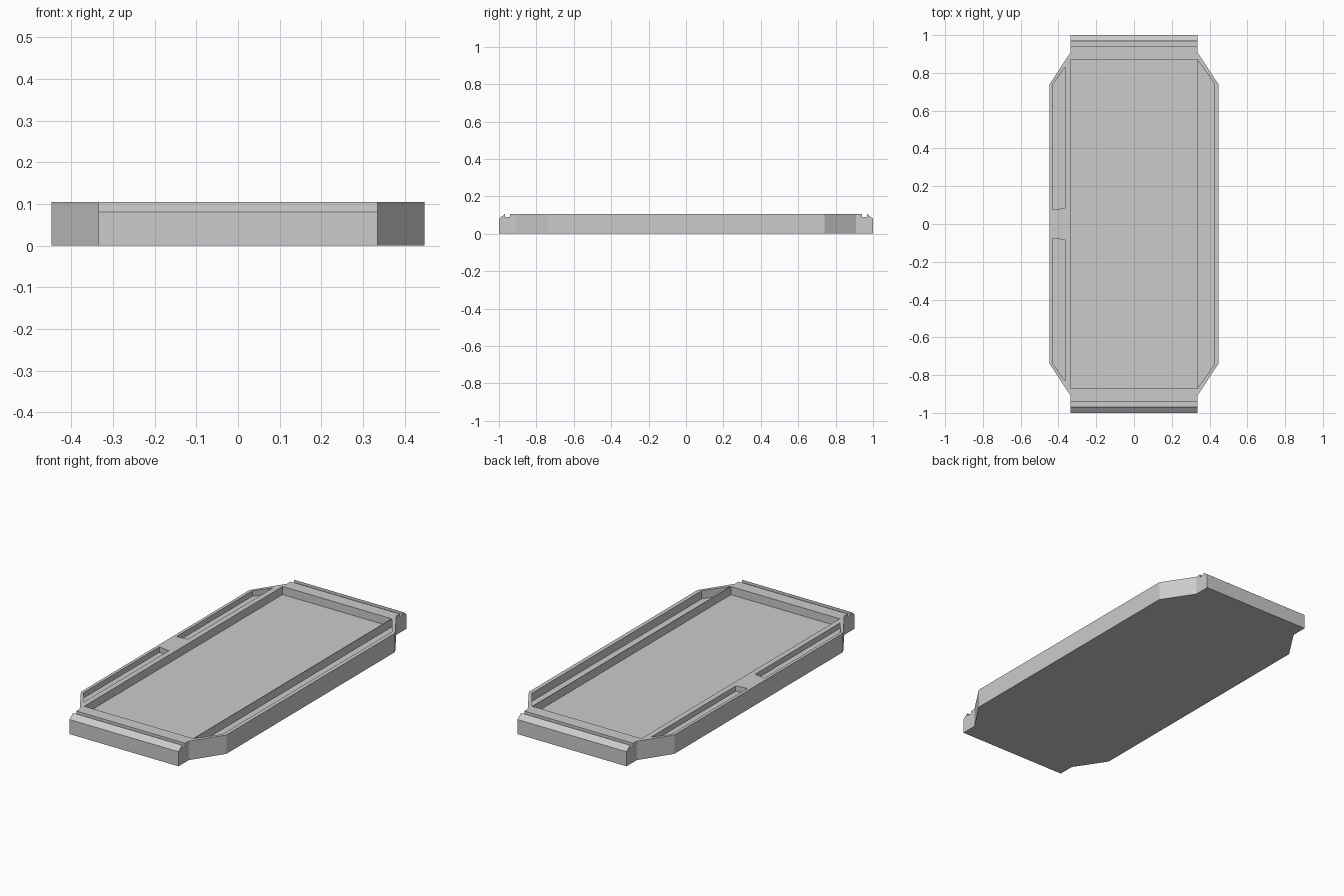
import bpy, bmesh
from mathutils import Vector

if "Cube" in bpy.data.objects:
    bpy.data.objects.remove(bpy.data.objects["Cube"])

H = 0.105  # overall height


def prism(name, pts, sweep):
    """Extrude a closed polygon of 3D points along a sweep vector."""
    bm = bmesh.new()
    face = bm.faces.new([bm.verts.new(p) for p in pts])
    ext = bmesh.ops.extrude_face_region(bm, geom=[face])
    vs = [v for v in ext["geom"] if isinstance(v, bmesh.types.BMVert)]
    bmesh.ops.translate(bm, verts=vs, vec=Vector(sweep))
    bmesh.ops.recalc_face_normals(bm, faces=bm.faces)
    me = bpy.data.meshes.new(name)
    bm.to_mesh(me)
    bm.free()
    ob = bpy.data.objects.new(name, me)
    bpy.context.collection.objects.link(ob)
    return ob


def carve(target, cutter):
    cutter.hide_render = True
    mod = target.modifiers.new("carve", "BOOLEAN")
    mod.operation = "DIFFERENCE"
    mod.solver = "EXACT"
    mod.object = cutter
    bpy.context.view_layer.objects.active = target
    bpy.ops.object.modifier_apply(modifier=mod.name)
    bpy.data.objects.remove(cutter)


def pocket(target, outline, depth):
    carve(target, prism("pocket_cutter", [(x, y, H - depth) for x, y in outline], (0, 0, 0.2)))


# Tray body with chamfered corners and narrower end tabs
quarter = [(0.335, 1.0), (0.335, 0.91), (0.447, 0.74)]
right = quarter + [(x, -y) for x, y in reversed(quarter)]
outline = right + [(-x, y) for x, y in reversed(right)]
tray = prism("tray_body", [(x, y, 0) for x, y in outline], (0, 0, H))

# Groove and bevelled lip across both ends
lip = [(0.94, 0.2), (0.94, 0.09), (0.968, 0.09), (0.968, 0.105), (1.03, 0.058), (1.03, 0.2)]
for s in (1, -1):
    carve(tray, prism("lip_cutter", [(-0.6, s * y, z) for y, z in lip], (1.2, 0, 0)))

# Main recess
pocket(tray, [(-0.335, -0.87), (0.333, -0.87), (0.333, 0.87), (-0.335, 0.87)], 0.045)

# Long side channel, separated from the recess by a thin wall
pocket(tray, [(0.336, -0.87), (0.425, -0.745), (0.425, 0.745), (0.336, 0.87)], 0.045)

# Pair of slots in the opposite rim
for s in (1, -1):
    pocket(tray, [(-0.43, s * 0.075), (-0.365, s * 0.085), (-0.365, s * 0.83), (-0.43, s * 0.74)], 0.03)
